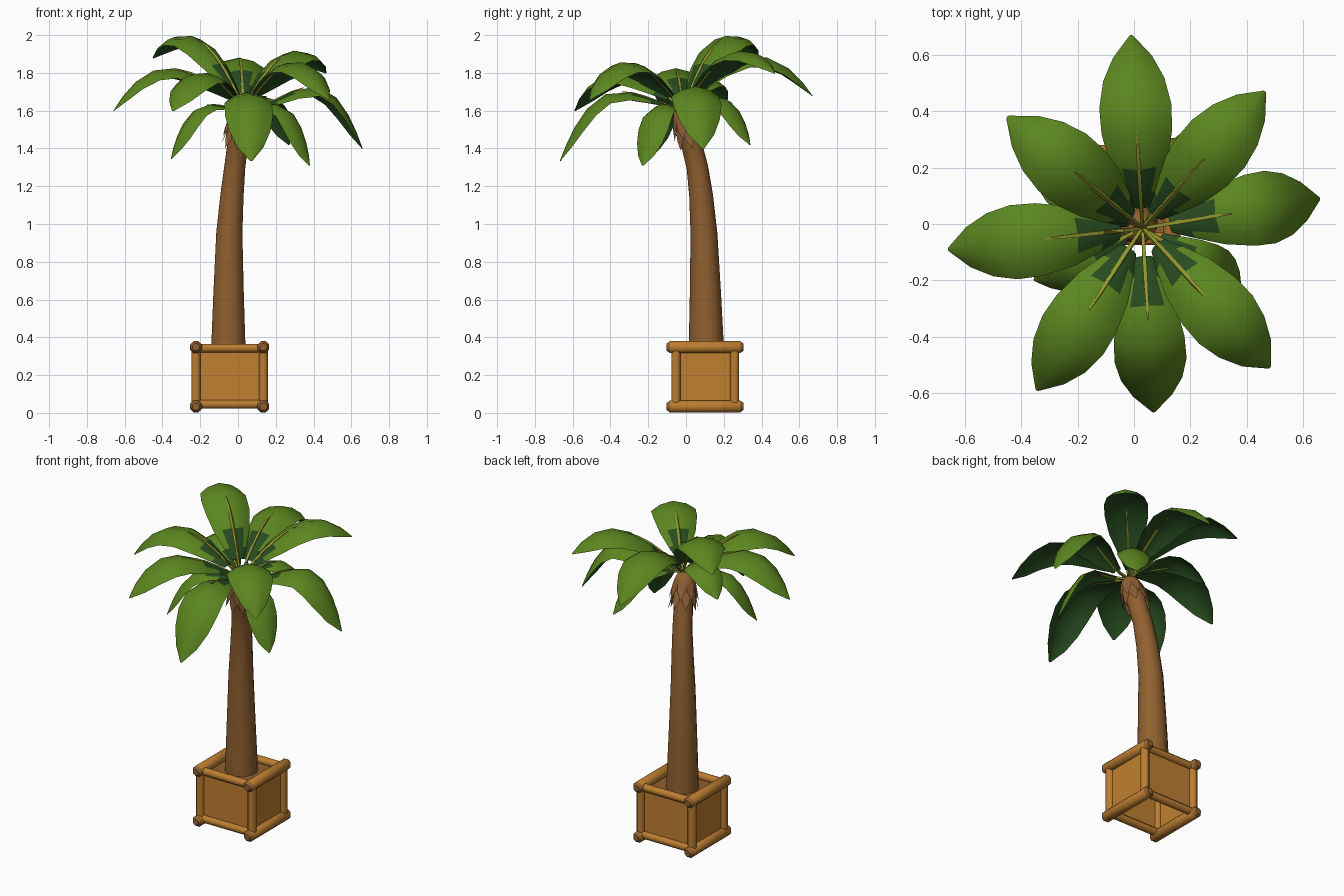
import bpy, bmesh, math
from mathutils import Vector

if "Cube" in bpy.data.objects:
    bpy.data.objects.remove(bpy.data.objects["Cube"])


def mat(name, r, g, b):
    m = bpy.data.materials.new(name)
    m.diffuse_color = (r, g, b, 1)
    m.use_nodes = True
    m.node_tree.nodes["Principled BSDF"].inputs["Base Color"].default_value = m.diffuse_color
    return m


LEAF = mat("leaf green", 0.105, 0.24, 0.014)
DARK = mat("dark leaf green", 0.02, 0.072, 0.014)
RIB = mat("olive rib", 0.29, 0.31, 0.028)
BARK = mat("bark brown", 0.28, 0.118, 0.03)
HUSK = mat("husk brown", 0.26, 0.11, 0.038)
WOOD = mat("rail wood", 0.5, 0.205, 0.03)
PANEL = mat("panel wood", 0.53, 0.215, 0.03)


def make(name, verts, faces, mats, indices=None, smooth=None):
    me = bpy.data.meshes.new(name)
    me.from_pydata([tuple(v) for v in verts], [], faces)
    for m in mats:
        me.materials.append(m)
    if indices:
        for p, i in zip(me.polygons, indices):
            p.material_index = i
    ob = bpy.data.objects.new(name, me)
    bpy.context.collection.objects.link(ob)
    if smooth:
        bpy.context.view_layer.objects.active = ob
        bpy.ops.object.select_all(action='DESELECT')
        ob.select_set(True)
        bpy.ops.object.shade_smooth_by_angle(angle=math.radians(smooth))
    return ob


def tube(name, path, radii, sides, mats, smooth=40, end=0):
    """Swept round tube with capped ends; end is the material of the end segments."""
    path = [Vector(p) for p in path]
    verts, faces, idx = [], [], []
    for i, p in enumerate(path):
        t = (path[min(i + 1, len(path) - 1)] - path[max(i - 1, 0)]).normalized()
        ref = Vector((1, 0, 0)) if abs(t.x) < 0.8 else Vector((0, 1, 0))
        v = t.cross(ref).normalized()
        u = v.cross(t)
        for k in range(sides):
            a = 2 * math.pi * (k + 0.5) / sides
            verts.append(p + (u * math.cos(a) + v * math.sin(a)) * radii[i])
    for i in range(len(path) - 1):
        for k in range(sides):
            a, b = i * sides + k, i * sides + (k + 1) % sides
            faces.append((a, b, b + sides, a + sides))
            idx.append(end if i in (0, len(path) - 2) else 0)
    faces += [tuple(reversed(range(sides))),
              tuple(range(len(verts) - sides, len(verts)))]
    return make(name, verts, faces, mats, idx + [end] * 2, smooth)


# Planter: four panels open at the bottom, soil, rails and posts
X0, X1, Y0, Y1 = -0.223, 0.134, -0.053, 0.257
ring = [(X0, Y0), (X1, Y0), (X1, Y1), (X0, Y1)]
make("planter_panels", [(x, y, z) for z in (0.04, 0.345) for x, y in ring],
     [(k, (k + 1) % 4, (k + 1) % 4 + 4, k + 4) for k in range(4)], [PANEL])
make("soil", [(x, y, 0.33) for x, y in ring], [(0, 1, 2, 3)], [BARK])
for i, x in enumerate((X0, X1)):
    for j, z in enumerate((0.034, 0.348)):
        ys = (-0.103, -0.085, 0.287, 0.305)
        tube(f"side_rail_{i}{j}", [(x, y, z) for y in ys], (0.02, 0.034, 0.034, 0.02),
             8, [WOOD, BARK], 50, 1)
    for j, y in enumerate((Y0, Y1)):
        tube(f"corner_post_{i}{j}", [(x, y, 0.04), (x, y, 0.34)], (0.026, 0.026), 8, [WOOD], 50)
for i, y in enumerate((Y0, Y1)):
    for j, z in enumerate((0.045, 0.343)):
        tube(f"cross_rail_{i}{j}", [(X0, y, z), (X1, y, z)], (0.024, 0.024), 8, [WOOD], 50)

# Curved tapering trunk with a swollen rounded head
trunk = [(-0.051, 0.108, 0.32), (-0.05, 0.103, 0.62), (-0.046, 0.095, 0.95), (-0.032, 0.08, 1.15),
         (-0.017, 0.06, 1.3), (0.0, 0.025, 1.44), (0.01, 0.005, 1.51), (0.017, -0.01, 1.565),
         (0.022, -0.018, 1.6), (0.025, -0.023, 1.622)]
tube("trunk", trunk, (0.094, 0.083, 0.071, 0.063, 0.057, 0.055, 0.064, 0.062, 0.046, 0.02),
     14, [BARK], 60)

# Husk: two rings of pointed flaps hanging below the crown
axis = (Vector(trunk[7]) - Vector(trunk[5])).normalized()
side = axis.cross(Vector((0, 1, 0))).normalized()
fwd = side.cross(axis)
verts, faces = [], []
for row, (h, tip) in enumerate(((0.07, -0.03), (0.12, 0.025))):
    for k in range(8):
        def pt(da, r, up):
            a = (k + row * 0.5) * math.pi / 4 + da
            return Vector(trunk[5]) + axis * up + (side * math.cos(a) + fwd * math.sin(a)) * r
        n = len(verts)
        verts += [pt(-0.39, 0.066, h), pt(0.39, 0.066, h), pt(0.3, 0.076, h * .5 + tip * .5),
                  pt(0, 0.088, tip), pt(-0.3, 0.076, h * .5 + tip * .5)]
        faces.append((n, n + 4, n + 3, n + 2, n + 1))
make("husk_flaps", verts, faces, [HUSK])

# Leaves: arched blade with green top, dark underside and base, olive rib
BASE = Vector((0.03, -0.015, 1.615))
KNOTS = (0, 0.35, 0.7, 1)
ROWS = ((0.11, 0.25), (0.2, 0.5), (0.33, 0.8), (0.49, 0.98), (0.63, 1), (0.77, 0.85),
        (0.89, 0.54), (1, 0.05))  # share of blade length, share of half width
COLS = (-1, -0.6, 0, 0.6, 1)


def arch(s, heights):
    """Smooth height curve through the four knots."""
    z = 0
    for i, a in enumerate(KNOTS):
        w = heights[i]
        for j, b in enumerate(KNOTS):
            if i != j:
                w *= (s - b) / (a - b)
        z += w
    return z


def leaf(name, tip, za, zb, hw):
    heights = (BASE.z, za, zb, tip[2])
    d = Vector((tip[0] - BASE.x, tip[1] - BASE.y, 0))
    across = Vector((-d.y, d.x, 0)).normalized()

    def point(s):
        p = BASE + d * s
        p.z = arch(s, heights)
        return p

    def normal(s):
        t = point(s + 0.01) - point(s - 0.01)
        return t.cross(across).normalized()

    # arc-length lookup so rows are spaced along the blade itself
    acc = [0]
    for k in range(100):
        acc.append(acc[-1] + (point((k + 1) / 100) - point(k / 100)).length)

    def along(t):
        return next(k for k in range(101) if acc[k] >= t * acc[-1] - 1e-9) / 100

    verts, faces, idx = [], [], []
    nc = len(COLS)
    for layer in range(2):
        off = len(verts)
        for t, w in ROWS:
            s = along(t)
            for c in COLS:
                gap = 0.006 * layer * (1 - abs(c))
                verts.append(point(s) + across * (c * w * hw)
                             - normal(s) * (0.42 * hw * w * c * c + gap))
        for r in range(len(ROWS) - 1):
            for c in range(nc - 1):
                a = off + r * nc + c
                f = (a, a + nc, a + nc + 1, a + 1)
                inner = 0 < c < nc - 2
                dark = layer or r < 1 or (r < 2 and inner)
                faces.append(f if layer else f[::-1])
                idx.append(1 if dark else 0)
    ob = make(name, verts, faces, [LEAF, DARK], idx, 50)
    # flip if the winding points the top sheet downward
    if ob.data.polygons[0].normal.dot(normal(0.1)) < 0:
        ob.data.flip_normals()
    ss = (0, 0.1, 0.2, 0.3, 0.4, 0.5)
    tube(name + "_rib", [point(s) - normal(s) * 0.003 for s in ss],
         (0.008, 0.009, 0.01, 0.01, 0.008, 0.003), 4, [RIB], 30)


# tip position, arch heights, half width
LEAVES = [((-0.01, 0.67, 1.68), 1.84, 1.87, 0.128), ((0.465, 0.47, 1.80), 1.845, 1.917, 0.126),
          ((0.66, 0.09, 1.40), 1.685, 1.71, 0.13), ((0.482, -0.51, 1.66), 1.805, 1.85, 0.128),
          ((0.07, -0.668, 1.335), 1.685, 1.66, 0.128), ((-0.345, -0.59, 1.60), 1.76, 1.79, 0.128),
          ((-0.66, -0.09, 1.60), 1.785, 1.81, 0.132), ((-0.45, 0.38, 1.88), 1.915, 2.0, 0.132),
          ((0.38, -0.23, 1.31), 1.63, 1.59, 0.092), ((-0.355, -0.20, 1.345), 1.63, 1.59, 0.092),
          ((0.27, 0.34, 1.42), 1.67, 1.64, 0.092), ((-0.36, 0.2, 1.63), 1.74, 1.76, 0.097)]
for i, (tip, za, zb, hw) in enumerate(LEAVES):
    leaf(f"leaf_{i + 1}", tip, za, zb, hw)
